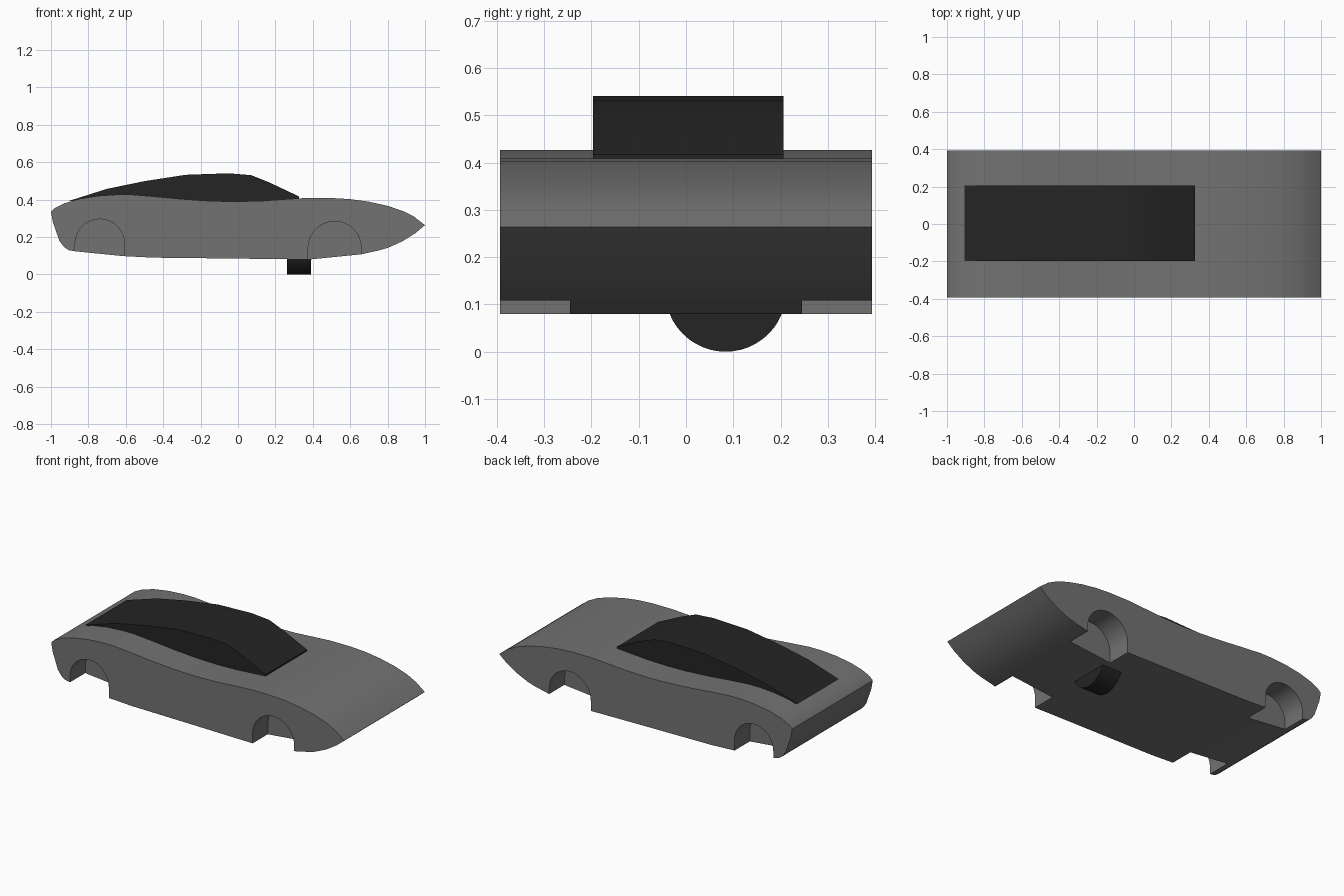
import bpy, bmesh, math

if "Cube" in bpy.data.objects:
    bpy.data.objects.remove(bpy.data.objects["Cube"])


def material(name, v):
    m = bpy.data.materials.new(name)
    m.diffuse_color = (v, v, v, 1)
    m.use_nodes = True
    m.node_tree.nodes["Principled BSDF"].inputs["Base Color"].default_value = m.diffuse_color
    return m


GREY = material("body grey", 0.17)
BLACK = material("glass black", 0.018)


def extrude_profile(name, points, y0, y1, mat):
    """Solid made by sweeping an x-z outline from y0 to y1."""
    bm = bmesh.new()
    face = bm.faces.new([bm.verts.new((x, y0, z)) for x, z in points])
    out = bmesh.ops.extrude_face_region(bm, geom=[face])
    verts = [g for g in out["geom"] if isinstance(g, bmesh.types.BMVert)]
    bmesh.ops.translate(bm, verts=verts, vec=(0, y1 - y0, 0))
    bmesh.ops.recalc_face_normals(bm, faces=bm.faces)
    me = bpy.data.meshes.new(name)
    bm.to_mesh(me)
    bm.free()
    me.materials.append(mat)
    ob = bpy.data.objects.new(name, me)
    bpy.context.collection.objects.link(ob)
    return ob


def activate(ob):
    bpy.ops.object.select_all(action='DESELECT')
    ob.select_set(True)
    bpy.context.view_layer.objects.active = ob


def smooth(ob, angle):
    activate(ob)
    bpy.ops.object.shade_smooth_by_angle(angle=math.radians(angle))


# Wedge-shaped body: upper line tail to nose, then underside back to tail
body = extrude_profile("car_body", [
    (-1.0, 0.335), (-0.98, 0.355), (-0.93, 0.38), (-0.85, 0.404), (-0.75, 0.42),
    (-0.65, 0.427), (-0.57, 0.427), (-0.45, 0.417), (-0.3, 0.403), (-0.15, 0.393),
    (-0.02, 0.39), (0.12, 0.393), (0.25, 0.402), (0.36, 0.409), (0.5, 0.409),
    (0.6, 0.403), (0.7, 0.389), (0.8, 0.367), (0.88, 0.34), (0.94, 0.31),
    (1.0, 0.264), (0.95, 0.222), (0.88, 0.178), (0.8, 0.142), (0.75, 0.128),
    (0.66, 0.108), (0.38, 0.08), (0.0, 0.085), (-0.45, 0.09), (-0.61, 0.098),
    (-0.87, 0.124), (-0.905, 0.13), (-0.93, 0.147), (-0.955, 0.18), (-0.99, 0.28),
], -0.393, 0.393, GREY)

# Four wheel arches, cut out of the flanks
for cx, cz, r in ((-0.739, 0.164, 0.132), (0.517, 0.142, 0.142)):
    arch = [(cx + r * math.cos(math.pi * i / 24), cz + r * math.sin(math.pi * i / 24))
            for i in range(25)]
    arch += [(cx - r, -0.1), (cx + r, -0.1)]
    for side in (-1, 1):
        cutter = extrude_profile("arch_cutter", arch, side * 0.245, side * 0.5, GREY)
        cutter.hide_render = True
        mod = body.modifiers.new("arch", 'BOOLEAN')
        mod.operation = 'DIFFERENCE'
        mod.solver = 'EXACT'
        mod.object = cutter
        activate(body)
        bpy.ops.object.modifier_apply(modifier=mod.name)
        bpy.data.objects.remove(cutter)
smooth(body, 25)

# Dark cabin sitting on the body
cabin = extrude_profile("cabin", [
    (-0.905, 0.393), (-0.7, 0.458), (-0.5, 0.499), (-0.28, 0.533), (-0.05, 0.541),
    (0.07, 0.531), (0.17, 0.491), (0.327, 0.417), (0.327, 0.408), (0.2, 0.385),
    (-0.3, 0.385),
], -0.197, 0.206, BLACK)
smooth(cabin, 25)

# Single roller poking out below the floor
bpy.ops.mesh.primitive_cylinder_add(vertices=48, radius=0.128, depth=0.128,
                                    location=(0.327, 0.084, 0.128),
                                    rotation=(0, math.pi / 2, 0))
roller = bpy.context.object
roller.name = "floor_roller"
roller.data.materials.append(BLACK)
smooth(roller, 30)
